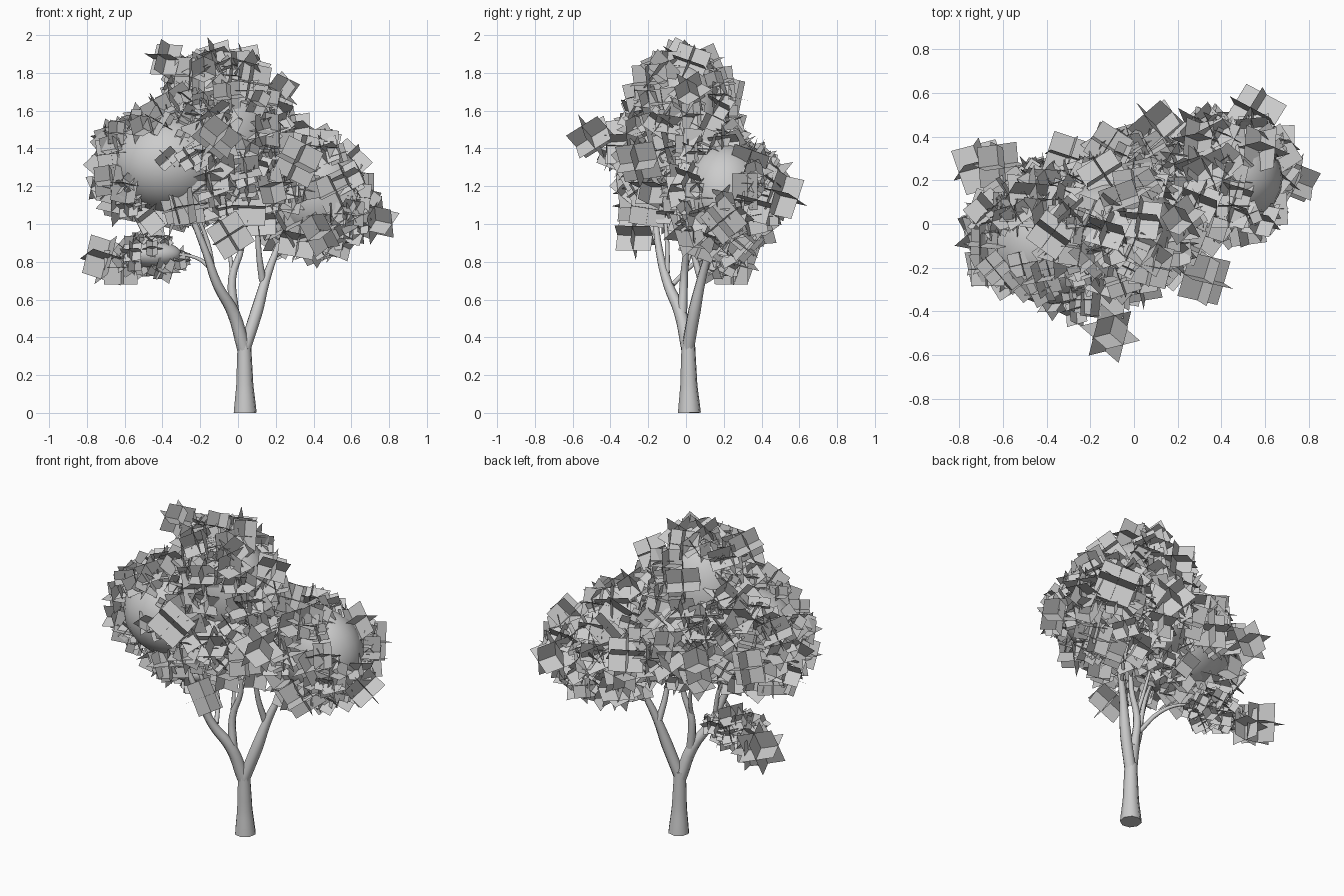
import bpy, bmesh, random, math
from mathutils import Vector, Euler, Matrix

if "Cube" in bpy.data.objects:
    bpy.data.objects.remove(bpy.data.objects["Cube"])

random.seed(5)


def limb(name, pts):
    """Tapered tube through (x, y, z, radius) points."""
    cu = bpy.data.curves.new(name, 'CURVE')
    cu.dimensions = '3D'
    cu.bevel_depth = 1.0
    cu.bevel_resolution = 2
    cu.resolution_u = 4
    cu.use_fill_caps = True
    sp = cu.splines.new('BEZIER')
    sp.bezier_points.add(len(pts) - 1)
    for bp, (x, y, z, r) in zip(sp.bezier_points, pts):
        bp.co = (x, y, z)
        bp.radius = r
        bp.handle_left_type = bp.handle_right_type = 'AUTO'
    ob = bpy.data.objects.new(name, cu)
    bpy.context.collection.objects.link(ob)
    bpy.ops.object.select_all(action='DESELECT')
    ob.select_set(True)
    bpy.context.view_layer.objects.active = ob
    bpy.ops.object.convert(target='MESH')
    bpy.ops.object.shade_smooth_by_angle(angle=math.radians(50))


# Trunk and forking branches
limb("trunk", [(.038, .018, 0, .062), (.036, .015, .15, .046), (.033, .012, .38, .036)])
limb("left_branch", [(.03, .01, .34, .036), (-.025, -.03, .53, .034), (-.11, -.095, .68, .026),
                     (-.17, -.14, .85, .02), (-.27, -.17, 1.1, .013)])
limb("right_branch", [(.035, .01, .34, .034), (.1, .045, .54, .034), (.145, .08, .7, .025),
                      (.2, .12, .85, .018), (.3, .18, 1.08, .012)])
limb("centre_branch", [(-.02, -.02, .53, .026), (-.03, -.01, .72, .021), (.02, .0, .88, .015),
                       (.02, 0, 1.2, .01)])
limb("left_twig", [(-.13, -.1, .74, .014), (-.16, -.1, .9, .012), (-.24, -.12, 1.1, .008)])
limb("left_inner_twig", [(-.03, -.01, .74, .013), (-.05, .03, .88, .01), (-.1, .05, 1.1, .007)])
limb("right_inner_twig", [(.13, .08, .7, .02), (.11, .04, .85, .016), (.1, .0, 1.15, .01)])
limb("right_outer_twig", [(.19, .12, .82, .01), (.25, .2, .87, .009), (.36, .25, 1.0, .006)])
limb("side_twig", [(-.1, -.07, .68, .014), (-.16, .03, .78, .012), (-.25, .11, .83, .009),
                   (-.42, .17, .84, .006)])

# Foliage cores: name, centre, radii, number of leaf clumps, bare directions
BLOBS = [
    ("left", (-.37, -.09, 1.32), (.3, .28, .26), 85, [(-.45, -.85, .1), (-.2, -.95, -.3), (-.3, .8, -.5)]),
    ("top", (-.08, -.01, 1.53), (.28, .22, .33), 85, [(.7, .1, .6), (-.4, .7, .5)]),
    ("middle", (-.02, .05, 1.25), (.26, .29, .22), 65, []),
    ("right", (.43, .21, 1.16), (.25, .22, .26), 95, [(.6, .0, .8), (.85, -.1, .5)]),
    ("small", (-.45, .16, .84), (.15, .09, .07), 28, [(.9, -.3, .1), (.2, -.9, -.2)]),
]
for name, c, r, n, bare in BLOBS:
    bpy.ops.mesh.primitive_uv_sphere_add(segments=24, ring_count=14, location=c)
    ob = bpy.context.object
    ob.name = name + "_foliage_core"
    ob.scale = r
    bpy.ops.object.shade_smooth()


def clump(bm, loc, size, rot):
    """Three square leaf cards crossing at right angles."""
    m = Matrix.Translation(loc) @ rot.to_matrix().to_4x4()
    h = size / 2
    for a in range(3):
        vs = []
        for u, v in ((-h, -h), (h, -h), (h, h), (-h, h)):
            p = [u, v]
            p.insert(a, 0)
            vs.append(bm.verts.new(m @ Vector(p)))
        bm.faces.new(vs)


def rand_rot():
    return Euler([random.uniform(0, 2 * math.pi) for _ in range(3)])


def buried(p, own):
    return any(sum(((p[i] - c[i]) / r[i]) ** 2 for i in range(3)) < .75
               for nm, c, r, _, _ in BLOBS if nm != own)


def leaf_object(name, bm):
    me = bpy.data.meshes.new(name)
    bm.to_mesh(me)
    bm.free()
    bpy.context.collection.objects.link(bpy.data.objects.new(name, me))


# Leaf clumps scattered over every core, spaced apart
for name, c, r, n, bare in BLOBS:
    bm = bmesh.new()
    placed = []
    tries = 0
    while len(placed) < n and tries < 4000:
        tries += 1
        d = Vector([random.gauss(0, 1) for _ in range(3)]).normalized()
        if any(d.dot(Vector(b).normalized()) > .84 for b in bare) and random.random() < .94:
            continue
        k = random.uniform(.96, 1.2)
        p = Vector([c[i] + d[i] * r[i] * k for i in range(3)])
        s = random.uniform(.05, .13) if name == "small" else random.uniform(.07, .2)
        e = s * .7
        if buried(p, name) or abs(p.x) + e > .83 or p.z + e > 1.98:
            continue
        if name != "small" and p.z - e < .78:
            continue
        if any((p - q).length < .035 for q in placed):
            continue
        clump(bm, p, s, rand_rot())
        placed.append(p)
    leaf_object(name + "_leaf_clumps", bm)

# Large clumps that stand out from the crown: x, y, z, size
bm = bmesh.new()
for x, y, z, s in [(.73, .2, 1.02, .19), (.55, .5, 1.15, .22), (.32, -.25, 1.33, .21),
                   (-.11, -.5, 1.46, .2), (-.38, -.05, 1.87, .17), (-.12, -.03, 1.88, .17),
                   (-.3, .0, 1.74, .18), (-.7, .26, .81, .22), (-.62, .24, .77, .18),
                   (-.45, .2, .92, .15), (-.15, -.3, 1.44, .24), (-.04, -.27, .94, .19),
                   (-.7, .0, 1.2, .17), (-.62, .27, 1.3, .19), (-.66, .05, 1.44, .18),
                   (.22, .02, 1.7, .17), (.3, .43, 1.2, .2), (.1, .45, 1.25, .2),
                   (.4, .25, .88, .18), (-.3, .3, 1.25, .2), (.3, .1, 1.5, .17),
                   (.03, .02, 1.85, .18), (.52, .3, .9, .17), (.15, .38, 1.1, .18)]:
    clump(bm, Vector((x, y, z)), s, rand_rot())
leaf_object("large_leaf_clumps", bm)
